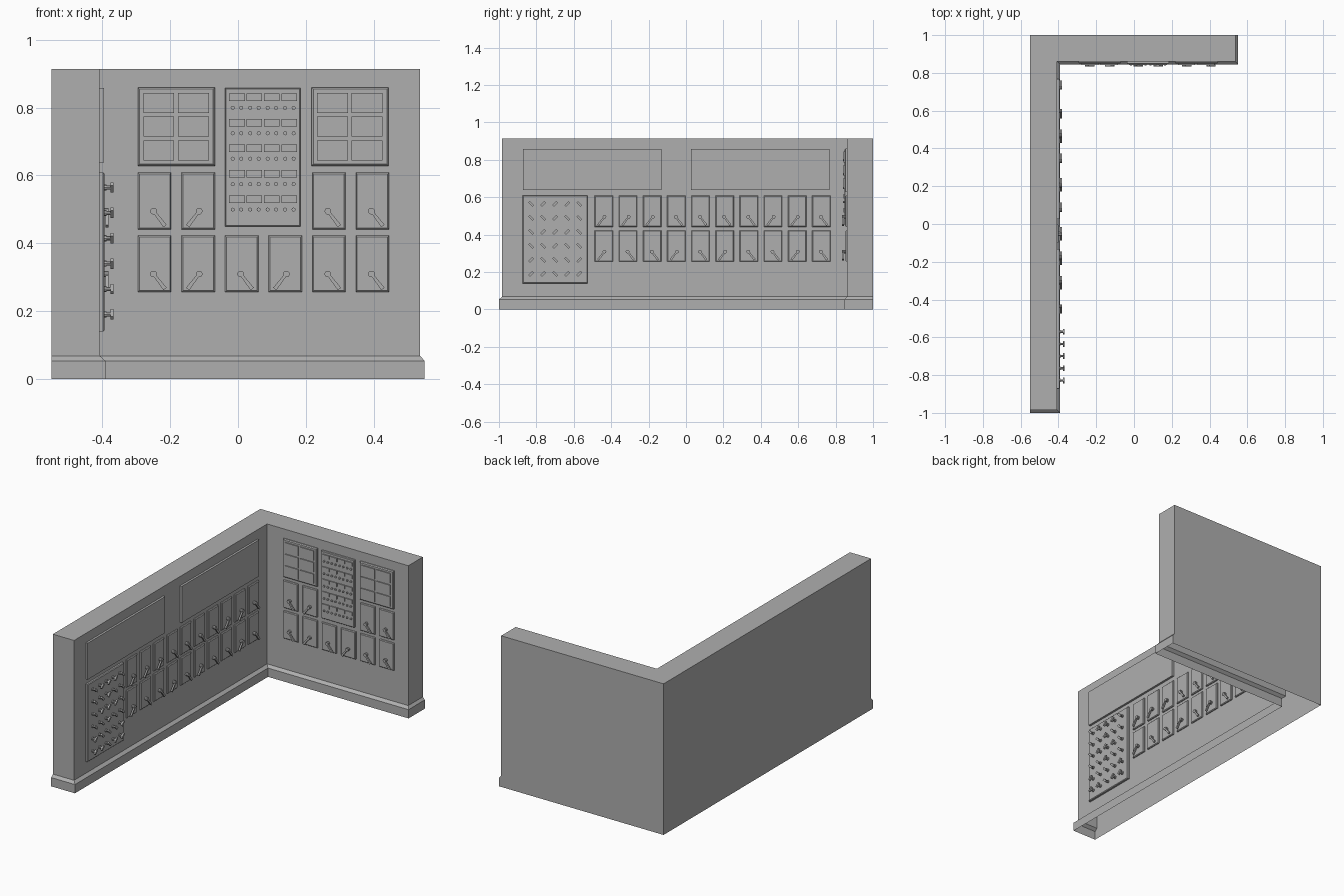
import bpy, bmesh, math
from mathutils import Matrix, Vector

if "Cube" in bpy.data.objects:
    bpy.data.objects.remove(bpy.data.objects["Cube"])

# Wall frames: local x runs along the wall, y is up, z points out of the wall
BACK = Matrix(((1, 0, 0, 0), (0, 0, -1, 0.861), (0, 1, 0, 0), (0, 0, 0, 1)))
LEFT = Matrix(((0, 0, 1, -0.408), (1, 0, 0, 0), (0, 1, 0, 0), (0, 0, 0, 1)))

GREY = bpy.data.materials.new("dark_grey")
GREY.diffuse_color = (0.43, 0.43, 0.43, 1)
GREY.use_nodes = True
GREY.node_tree.nodes["Principled BSDF"].inputs["Base Color"].default_value = GREY.diffuse_color


def finish(bm, name, frame=None):
    bmesh.ops.recalc_face_normals(bm, faces=bm.faces)
    me = bpy.data.meshes.new(name)
    bm.to_mesh(me)
    bm.free()
    me.materials.append(GREY)
    ob = bpy.data.objects.new(name, me)
    bpy.context.collection.objects.link(ob)
    if frame:
        ob.matrix_world = frame
    return ob


def loft(bm, rings, cap_start=True):
    vs = [[bm.verts.new(p) for p in r] for r in rings]
    n = len(vs[0])
    for a, b in zip(vs, vs[1:]):
        for i in range(n):
            j = (i + 1) % n
            bm.faces.new((a[i], a[j], b[j], b[i]))
    bm.faces.new(vs[-1])
    if cap_start:
        bm.faces.new(vs[0][::-1])


def slab(bm, u0, u1, v0, v1, w0, w1, b=0.0):
    # raised plate, with a chamfered front edge when b > 0
    def ring(i, w):
        return [(u0 + i, v0 + i, w), (u1 - i, v0 + i, w),
                (u1 - i, v1 - i, w), (u0 + i, v1 - i, w)]
    rings = [ring(0, w0), ring(0, w1 - b)]
    if b:
        rings.append(ring(b, w1))
    loft(bm, rings)


def disc(bm, u, v, r, w0, w1, n=10):
    def ring(w):
        return [(u + r * math.cos(math.tau * i / n),
                 v + r * math.sin(math.tau * i / n), w) for i in range(n)]
    loft(bm, [ring(w0), ring(w1)])


def bar(bm, a, b, wa, wb, w0, w1):
    # tapered bar from a to b, half widths wa and wb
    a, b = Vector(a), Vector(b)
    d = (b - a).normalized()
    s = Vector((-d.y, d.x))
    pts = [a - s * wa, b - s * wb, b + s * wb, a + s * wa]
    loft(bm, [[(p.x, p.y, w) for p in pts] for w in (w0, w1)])


# L-shaped wall with plinth, open underneath
def outline(xr, yf, xi, yi, z):
    return [(-0.55, yf, z), (xi, yf, z), (xi, yi, z),
            (xr, yi, z), (xr, 1, z), (-0.55, 1, z)]


bm = bmesh.new()
wide, slim = (0.55, -1, -0.391, 0.845), (0.537, -0.984, -0.408, 0.861)
loft(bm, [outline(*wide, 0), outline(*wide, 0.053),
          outline(*slim, 0.068), outline(*slim, 0.914)], cap_start=False)
finish(bm, "wall")


# Switch plates with levers; R and L give the lean of each lever
ROWS = [(0.441, 0.608), (0.256, 0.422)]


def switches(name, frame, start, pitch, patterns):
    plates, levers = bmesh.new(), bmesh.new()
    for (v0, v1), pattern in zip(ROWS, patterns):
        for i, lean in enumerate(pattern):
            if lean == " ":
                continue
            u = start + i * pitch
            slab(plates, u - 0.049, u + 0.049, v0, v1, 0, 0.009, 0.004)
            s = 1 if lean == "R" else -1
            v = (v0 + v1) / 2 - 0.030
            pu = u - s * 0.003
            disc(levers, pu, v, 0.010, 0.008, 0.026)
            bar(levers, (pu, v), (pu + s * 0.034, v - 0.044),
                0.004, 0.006, 0.017, 0.026)
    finish(plates, name + "_plates", frame)
    finish(levers, name + "_levers", frame)


switches("back_switch", BACK, -0.246, 0.1285, ("RL  RR", "RLRLRR"))
switches("side_switch", LEFT, -0.439, 0.1292, ("LLLRRRRLLR", "LRRLRLRRLR"))

# Six-cell display panels on the back wall
for side, u0 in (("left", -0.295), ("right", 0.217)):
    bm = bmesh.new()
    slab(bm, u0, u0 + 0.227, 0.628, 0.859, 0, 0.012, 0.005)
    for c in range(2):
        for r in range(3):
            u, v = u0 + 0.016 + c * 0.102, 0.784 - r * 0.070
            slab(bm, u, u + 0.091, v, v + 0.059, 0.011, 0.018)
    finish(bm, side + "_cell_display", BACK)

# Central indicator panel: five rows of labels with paired buttons
panel, buttons = bmesh.new(), bmesh.new()
slab(panel, -0.038, 0.184, 0.449, 0.857, 0, 0.014, 0.003)
for r in range(5):
    v = 0.830 - r * 0.075
    for c in range(4):
        u = -0.003 + c * 0.0515
        slab(panel, u - 0.023, u + 0.023, v - 0.011, v + 0.011, 0.013, 0.020)
        for s in (-1, 1):
            disc(buttons, u + s * 0.0125, v - 0.031, 0.006, 0.013, 0.021, 8)
finish(panel, "indicator_panel", BACK)
finish(buttons, "indicator_buttons", BACK)

# Two long screens on the side wall
for name, u0 in (("front_screen", -0.872), ("rear_screen", 0.027)):
    bm = bmesh.new()
    slab(bm, u0, u0 + 0.740, 0.638, 0.858, 0, 0.013)
    finish(bm, name, LEFT)

# Panel of rotary knobs on the side wall
panel, knobs = bmesh.new(), bmesh.new()
slab(panel, -0.873, -0.526, 0.139, 0.609, 0, 0.014, 0.004)
for r, lean in enumerate((1, -1, 1, -1, -1, 1)):
    for c in range(5):
        u, v = -0.828 + c * 0.0643, 0.564 - r * 0.0748
        s = lean if (r * 2 + c) % 4 else -lean
        disc(knobs, u, v, 0.009, 0.013, 0.020, 8)
        disc(knobs, u, v, 0.006, 0.020, 0.033, 8)
        bar(knobs, (u - 0.011, v - s * 0.011), (u + 0.011, v + s * 0.011),
            0.006, 0.006, 0.032, 0.041)
finish(panel, "knob_panel", LEFT)
finish(knobs, "rotary_knobs", LEFT)
